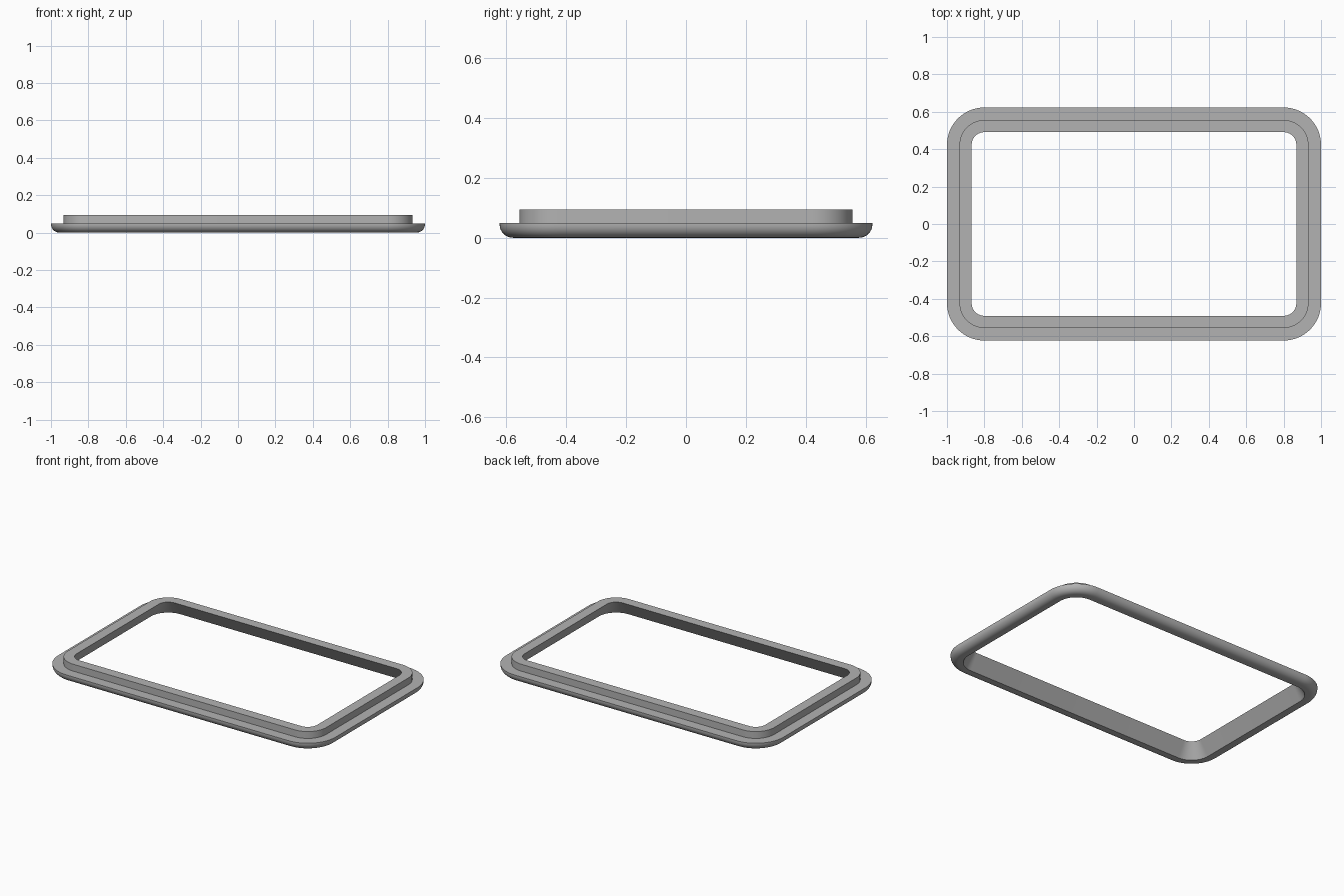
import bpy
import bmesh
from math import cos, sin, pi

cube = bpy.data.objects.get("Cube")
if cube:
    bpy.data.objects.remove(cube, do_unlink=True)

# Single grey finish
grey = bpy.data.materials.new("plain_grey")
grey.use_nodes = True
colour = (0.45, 0.45, 0.45, 1)
grey.diffuse_color = colour
grey.node_tree.nodes["Principled BSDF"].inputs["Base Color"].default_value = colour

# Corner arc centres and steps
CX, CY = 0.8, 0.423
STEPS = 16
LIP = 0.045     # radius of the rounded lower edge

# Cross-section as (distance from corner centre, height)
profile = [(0.068, 0.095), (0.133, 0.095), (0.133, 0.05), (0.2, 0.05)]
for i in range(9):
    a = pi / 2 * i / 8
    profile.append((0.2 - LIP + LIP * cos(a), LIP - LIP * sin(a)))
profile.append((0.125, 0.0))   # foot of the sloping inner wall


def ring(bm, radius, z):
    """Rounded rectangle of vertices at one height."""
    verts = []
    for q, (sx, sy) in enumerate([(1, 1), (-1, 1), (-1, -1), (1, -1)]):
        for i in range(STEPS + 1):
            a = pi / 2 * (q + i / STEPS)
            verts.append(bm.verts.new((sx * CX + radius * cos(a),
                                       sy * CY + radius * sin(a), z)))
    return verts


# Frame: the cross-section swept around the rounded rectangle
bm = bmesh.new()
rings = [ring(bm, r, z) for r, z in profile]
for upper, lower in zip(rings, rings[1:] + rings[:1]):
    for i in range(len(upper)):
        j = (i + 1) % len(upper)
        bm.faces.new((upper[i], lower[i], lower[j], upper[j]))
bmesh.ops.recalc_face_normals(bm, faces=bm.faces)
mesh = bpy.data.meshes.new("stepped_frame")
bm.to_mesh(mesh)
bm.free()
mesh.materials.append(grey)

frame = bpy.data.objects.new("stepped_frame", mesh)
bpy.context.collection.objects.link(frame)
bpy.ops.object.select_all(action='DESELECT')
frame.select_set(True)
bpy.context.view_layer.objects.active = frame
bpy.ops.object.shade_smooth_by_angle(angle=pi / 6)
